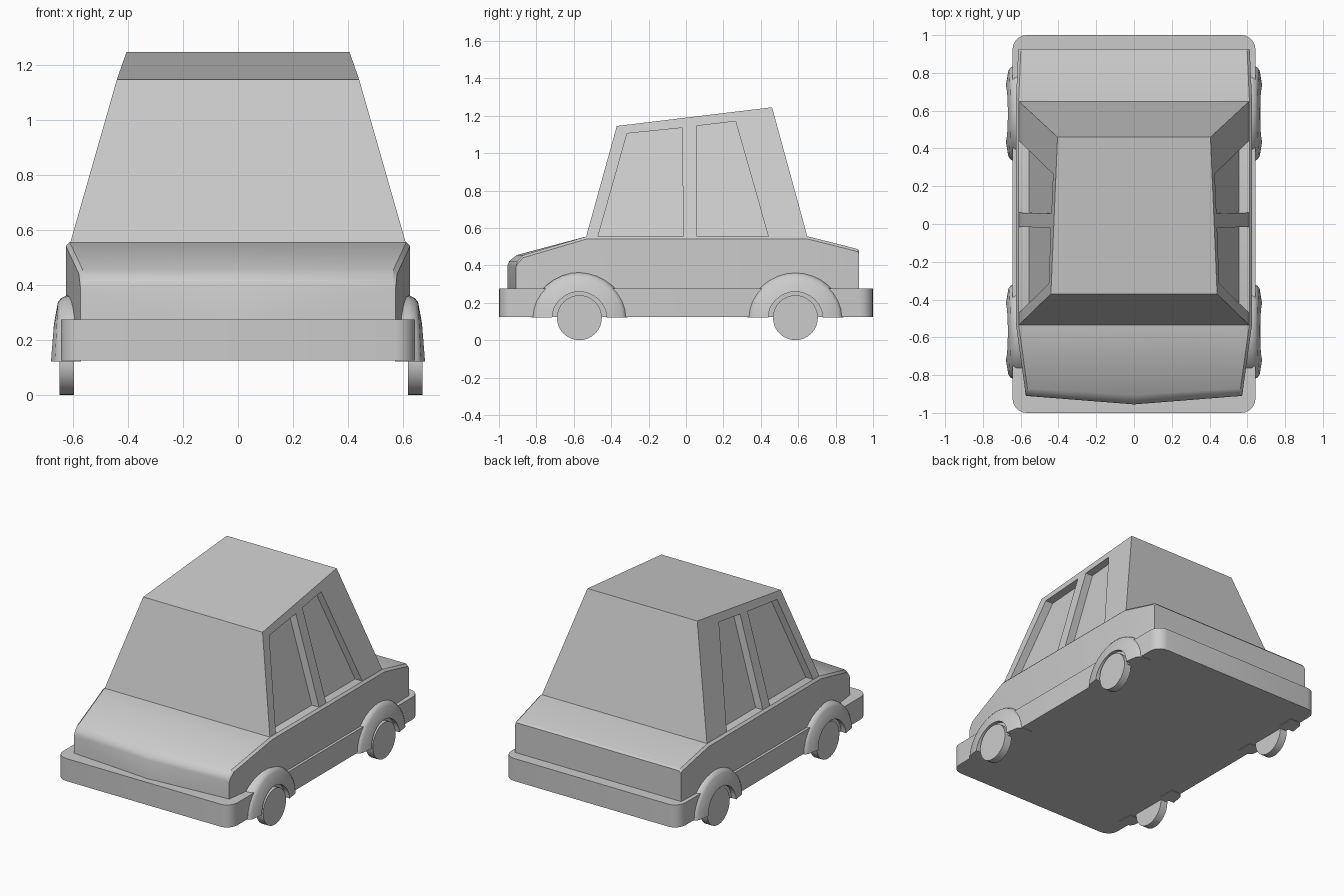
import bpy, bmesh
from math import pi, sin, cos

if "Cube" in bpy.data.objects:
    bpy.data.objects.remove(bpy.data.objects["Cube"])


def finish(name, bm, smooth=None):
    bmesh.ops.recalc_face_normals(bm, faces=bm.faces)
    me = bpy.data.meshes.new(name)
    bm.to_mesh(me)
    bm.free()
    ob = bpy.data.objects.new(name, me)
    bpy.context.collection.objects.link(ob)
    bpy.ops.object.select_all(action='DESELECT')
    bpy.context.view_layer.objects.active = ob
    ob.select_set(True)
    if smooth:
        bpy.ops.object.shade_smooth_by_angle(angle=smooth)
    return ob


def loft(bm, rings):
    """Skin closed rings of points and cap both ends."""
    rows = [[bm.verts.new(p) for p in r] for r in rings]
    n = len(rows[0])
    for a, b in zip(rows, rows[1:]):
        for i in range(n):
            j = (i + 1) % n
            bm.faces.new((a[i], a[j], b[j], b[i]))
    bm.faces.new(rows[0])
    bm.faces.new(rows[-1])


# Lower skirt with rounded bumper corners
bm = bmesh.new()
bmesh.ops.create_cube(bm, size=1)
for v in bm.verts:
    v.co.x *= 1.286
    v.co.y *= 2
    v.co.z = v.co.z * 0.15 + 0.2
upright = [e for e in bm.edges if abs(e.verts[0].co.z - e.verts[1].co.z) > 0.1]
bmesh.ops.bevel(bm, geom=upright, offset=0.075, segments=5, profile=0.5, affect='EDGES')
finish("bumper_skirt", bm, 0.5)

# Main body: stations of y, centre bulge, half width, top height
stations = [(-0.91, 0.045, 0.572, 0.40), (-0.902, 0.043, 0.574, 0.422),
            (-0.87, 0.035, 0.578, 0.455), (-0.53, 0, 0.625, 0.555),
            (0.65, 0, 0.625, 0.555), (0.915, 0, 0.613, 0.488), (0.926, 0, 0.611, 0.476)]
rings = []
for y, bulge, w, top in stations:
    half = [(w, 0.2), (w, top - 0.014), (w - 0.014, top)]
    ring = [(x, y, z) for x, z in half] + [(0, y - bulge, top)]
    ring += [(-x, y, z) for x, z in reversed(half)] + [(0, y - bulge, 0.2)]
    rings.append(ring)
bm = bmesh.new()
loft(bm, rings)
finish("body", bm, 0.5)

# Cabin
bm = bmesh.new()
loft(bm, [[(-0.61, -0.535, 0.55), (0.61, -0.535, 0.55), (0.61, 0.65, 0.55), (-0.61, 0.65, 0.55)],
          [(-0.44, -0.37, 1.145), (0.44, -0.37, 1.145), (0.405, 0.46, 1.245), (-0.405, 0.46, 1.245)]])
cabin = finish("cabin", bm)

# Recessed side windows
windows = [[(-0.473, 0.545), (-0.315, 1.105), (-0.02, 1.135), (-0.015, 0.545)],
           [(0.06, 0.545), (0.055, 1.145), (0.265, 1.17), (0.443, 0.545)]]
bm = bmesh.new()
for s in (-1, 1):
    for outline in windows:
        loft(bm, [[(s * (0.555 - 0.29 * (z - 0.555)), y, z) for y, z in outline],
                  [(s * 0.8, y, z) for y, z in outline]])
cutter = finish("window_cutter", bm)
cutter.hide_render = True
bpy.context.view_layer.objects.active = cabin
mod = cabin.modifiers.new("windows", 'BOOLEAN')
mod.operation = 'DIFFERENCE'
mod.solver = 'EXACT'
mod.object = cutter
bpy.ops.object.modifier_apply(modifier=mod.name)
bpy.data.objects.remove(cutter)

# Wheel arches and wheels
flare = [(0.57, 0.242), (0.62, 0.24), (0.642, 0.23), (0.654, 0.215), (0.668, 0.137), (0.57, 0.137)]
for end, yc in (("front", -0.57), ("rear", 0.585)):
    for side, s in (("left", -1), ("right", 1)):
        rings = []
        for i in range(17):
            a = pi * i / 16
            wide = 1 + 0.06 * abs(cos(a))
            lean = 0.011 * (1 - sin(a))
            rings.append([(s * (x + (lean if x > 0.6 else 0)), yc + r * wide * cos(a),
                           0.122 + r * sin(a)) for x, r in flare])
        bm = bmesh.new()
        loft(bm, rings)
        finish(f"{end}_{side}_arch", bm, 0.5)
        x = 0.643 if s > 0 else -0.622
        bpy.ops.mesh.primitive_cylinder_add(vertices=32, radius=0.12, depth=0.052,
                                            location=(x, yc, 0.12), rotation=(0, pi / 2, 0))
        bpy.context.object.name = f"{end}_{side}_wheel"
        bpy.ops.object.shade_smooth_by_angle(angle=0.5)
